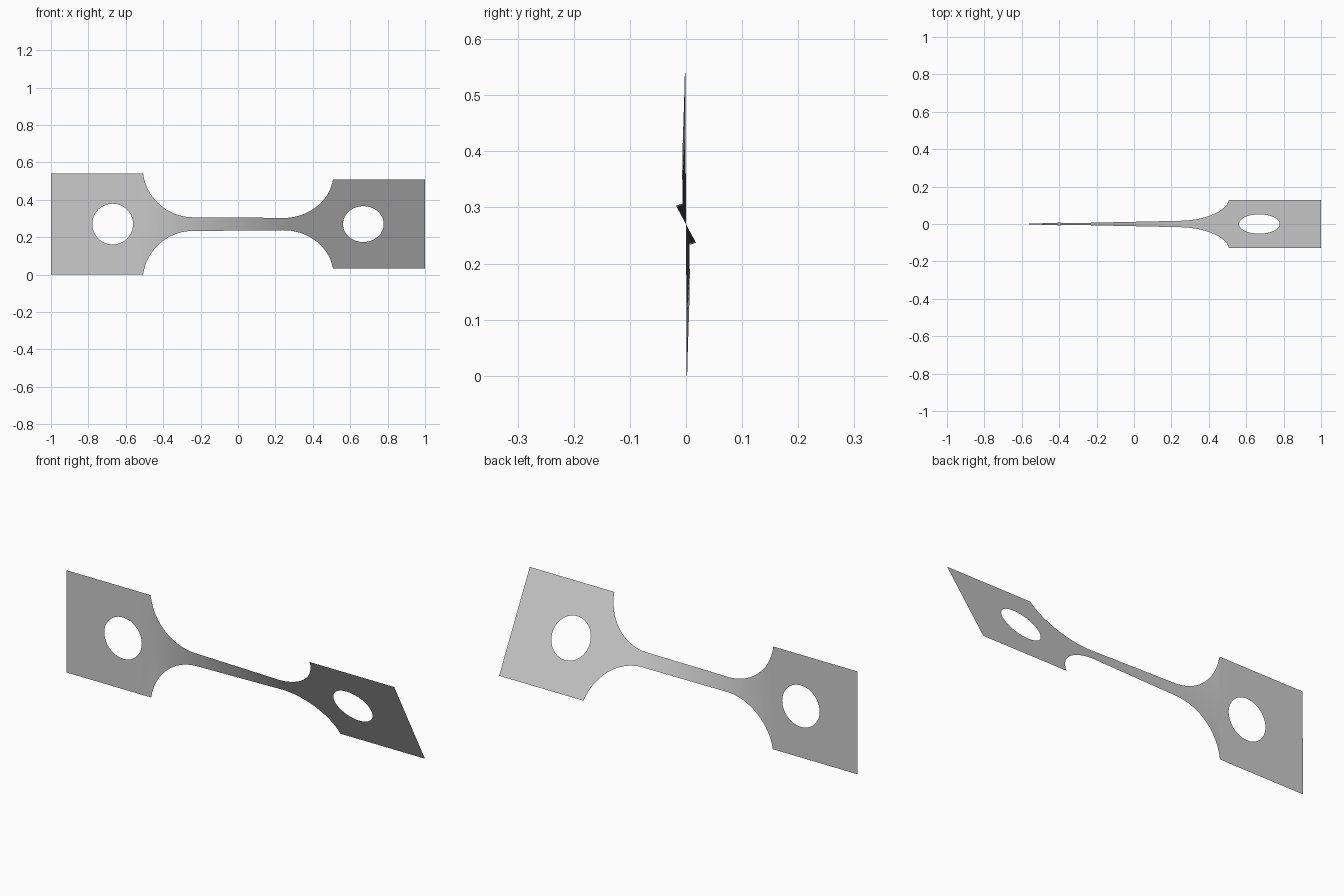
import bpy
import bmesh
from math import sin, cos, pi, radians, sqrt

cube = bpy.data.objects.get("Cube")
if cube:
    bpy.data.objects.remove(cube, do_unlink=True)

HALF, NECK = 0.27, 0.037            # half heights of tabs and of the neck
FILLET_X, FILLET_R = 0.24, 0.27     # where the fillet meets the neck, and its radius
HOLE_X, HOLE_R = 0.67, 0.109
TWIST = radians(28.3)
STEPS = 32


def half_height(x):
    """Outline of the strip, mirrored about its middle."""
    d = abs(x) - FILLET_X
    if d <= 0:
        return NECK
    if d >= FILLET_R:
        return HALF
    return min(HALF, NECK + FILLET_R - sqrt(FILLET_R ** 2 - d * d))


def hole_height(x):
    return sqrt(max(0, HOLE_R ** 2 - (abs(x) - HOLE_X) ** 2))


def twist_angle(x):
    """The left tab stays upright, the neck turns, the right tab stays tilted."""
    t = (x + 0.52) / 0.79
    return TWIST * min(1, max(0.01, t))


# Column positions: neck, fillet, hole and outer end
fillet_end = sqrt(FILLET_R ** 2 - (NECK + FILLET_R - HALF) ** 2)
side = [FILLET_X * i / STEPS for i in range(STEPS)]
side += [FILLET_X + fillet_end * sin(pi / 2 * i / STEPS) for i in range(STEPS + 1)]
side += [HOLE_X - HOLE_R * cos(pi * i / STEPS) for i in range(STEPS + 1)]
side += [1.0]
columns = sorted([-x for x in side if x > 0] + side)

# Twisted sheet: an upper and a lower band that part around each hole
bm = bmesh.new()
grid = []
for x in columns:
    h, c, a = half_height(x), hole_height(x), twist_angle(x)
    grid.append([bm.verts.new((x, -r * sin(a), HALF + r * cos(a)))
                 for r in (-h, -c, c, h)])
for p, q in zip(grid, grid[1:]):
    for k in (0, 2):
        bm.faces.new((p[k], q[k], q[k + 1], p[k + 1]))
bmesh.ops.remove_doubles(bm, verts=bm.verts, dist=1e-5)

mesh = bpy.data.meshes.new("twisted_strip")
bm.to_mesh(mesh)
bm.free()
strip = bpy.data.objects.new("twisted_strip", mesh)
bpy.context.collection.objects.link(strip)

# Plain grey metal
grey = bpy.data.materials.new("grey_metal")
grey.use_nodes = True
colour = (0.6, 0.6, 0.6, 1)
grey.diffuse_color = colour
grey.node_tree.nodes["Principled BSDF"].inputs["Base Color"].default_value = colour
mesh.materials.append(grey)

bpy.context.view_layer.objects.active = strip
strip.select_set(True)
bpy.ops.object.shade_smooth_by_angle()
